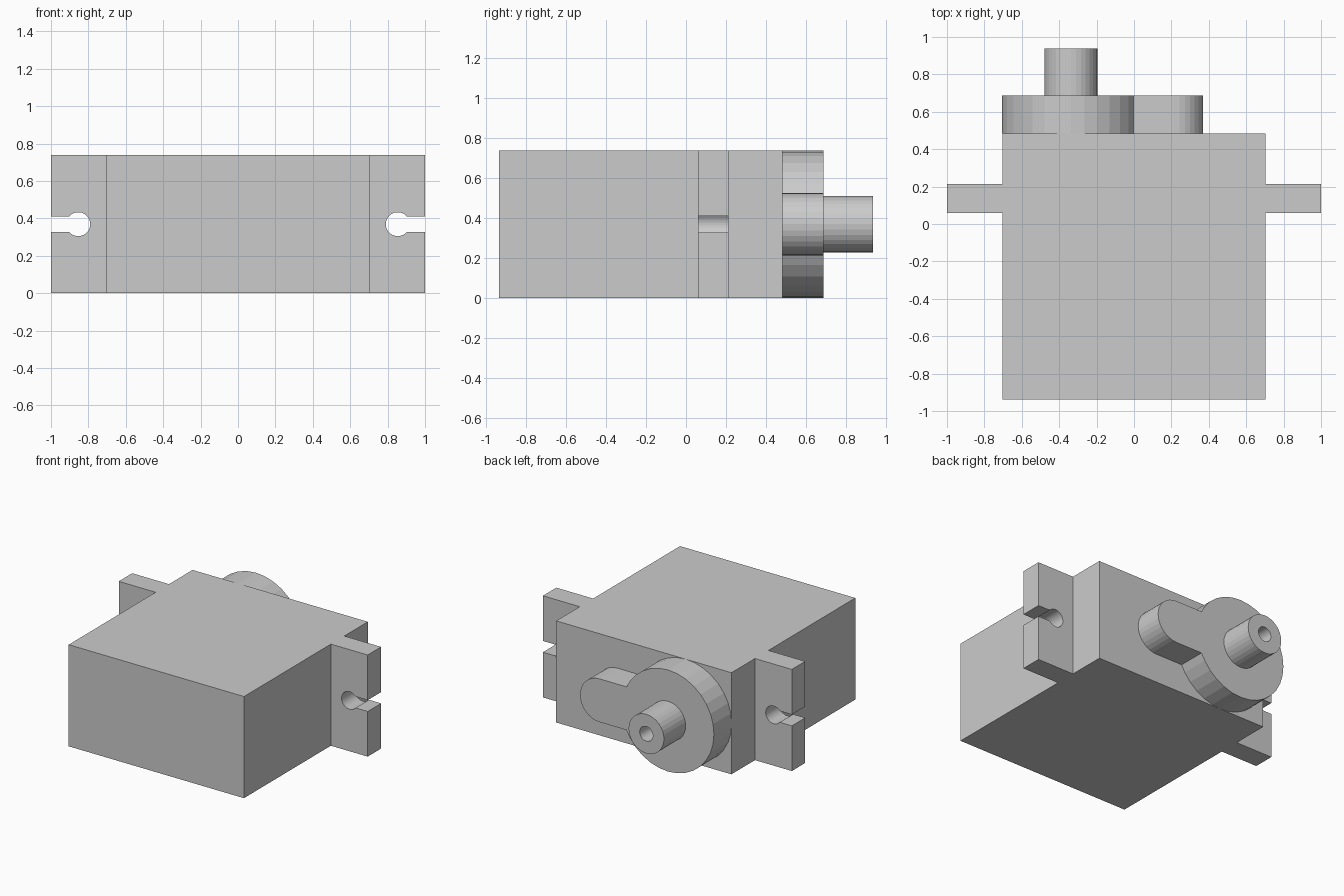
import bpy, bmesh, math

if "Cube" in bpy.data.objects:
    bpy.data.objects.remove(bpy.data.objects["Cube"])

HEIGHT = 0.738
MID = HEIGHT / 2
STEP = math.tau / 32          # all round parts use 32 sides
HORN_X, HORN_R = -0.337, 0.369
ARM_X, ARM_R = 0.213, 0.157


def arc(cx, cz, r, start, end):
    """Points from start to end angle in even steps close to STEP."""
    n = max(1, round(abs(end - start) / STEP))
    return [(cx + r * math.cos(start + (end - start) * i / n),
             cz + r * math.sin(start + (end - start) * i / n)) for i in range(n + 1)]


def circle(cx, cz, r):
    return arc(cx, cz, r, 0, math.tau)[:-1]


def prism(name, outline, low, high, axis):
    """Extrude a closed outline along y (outline in xz) or z (outline in xy)."""
    def place(p, h):
        return (p[0], h, p[1]) if axis == 'Y' else (p[0], p[1], h)
    bm = bmesh.new()
    face = bm.faces.new([bm.verts.new(place(p, low)) for p in outline])
    side = bmesh.ops.extrude_face_region(bm, geom=[face])
    verts = [v for v in side['geom'] if isinstance(v, bmesh.types.BMVert)]
    bmesh.ops.translate(bm, verts=verts, vec=place((0, 0), high - low))
    bmesh.ops.recalc_face_normals(bm, faces=bm.faces)
    mesh = bpy.data.meshes.new(name)
    bm.to_mesh(mesh)
    bm.free()
    obj = bpy.data.objects.new(name, mesh)
    bpy.context.collection.objects.link(obj)
    return obj


def cut(target, cutter):
    cutter.hide_render = True
    cutter.display_type = 'WIRE'
    mod = target.modifiers.new(cutter.name, 'BOOLEAN')
    mod.operation = 'DIFFERENCE'
    mod.solver = 'EXACT'
    mod.object = cutter


# Motor case with a mounting flange on each side
right = [(0.704, -0.937), (0.704, 0.06), (1, 0.06), (1, 0.214), (0.704, 0.214), (0.704, 0.484)]
left = [(-x, y) for x, y in reversed(right)]
case = prism("motor_case", right + left, 0, HEIGHT, 'Z')

# Keyhole screw slots, open to the flange ends
gap = math.asin(0.041 / 0.064)
keyhole = arc(0.854, MID, 0.064, gap, math.tau - gap) + [(1.1, MID - 0.041), (1.1, MID + 0.041)]
for side, sign in (("right", 1), ("left", -1)):
    outline = [(sign * x, z) for x, z in keyhole]
    cut(case, prism(side + "_slot_cutter", outline, 0.03, 0.25, 'Y'))

# Output plate: a full disc with a round-ended arm
join = math.asin(ARM_R / HORN_R)
disc = [p for p in circle(HORN_X, MID, HORN_R)
        if p[0] < HORN_X + HORN_R * math.cos(join) - 0.002]
disc.sort(key=lambda p: math.atan2(p[1] - MID, p[0] - HORN_X) % math.tau)
corner = HORN_X + HORN_R * math.cos(join)
plate = ([(corner, MID + ARM_R)] + disc + [(corner, MID - ARM_R)]
         + arc(ARM_X, MID, ARM_R, -math.pi / 2, math.pi / 2))
prism("output_plate", plate, 0.484, 0.688, 'Y')

# Output shaft with a screw hole
shaft = prism("output_shaft", circle(HORN_X, MID, 0.142), 0.688, 0.937, 'Y')
cut(shaft, prism("screw_hole_cutter", circle(HORN_X, MID, 0.053), 0.65, 1.0, 'Y'))
